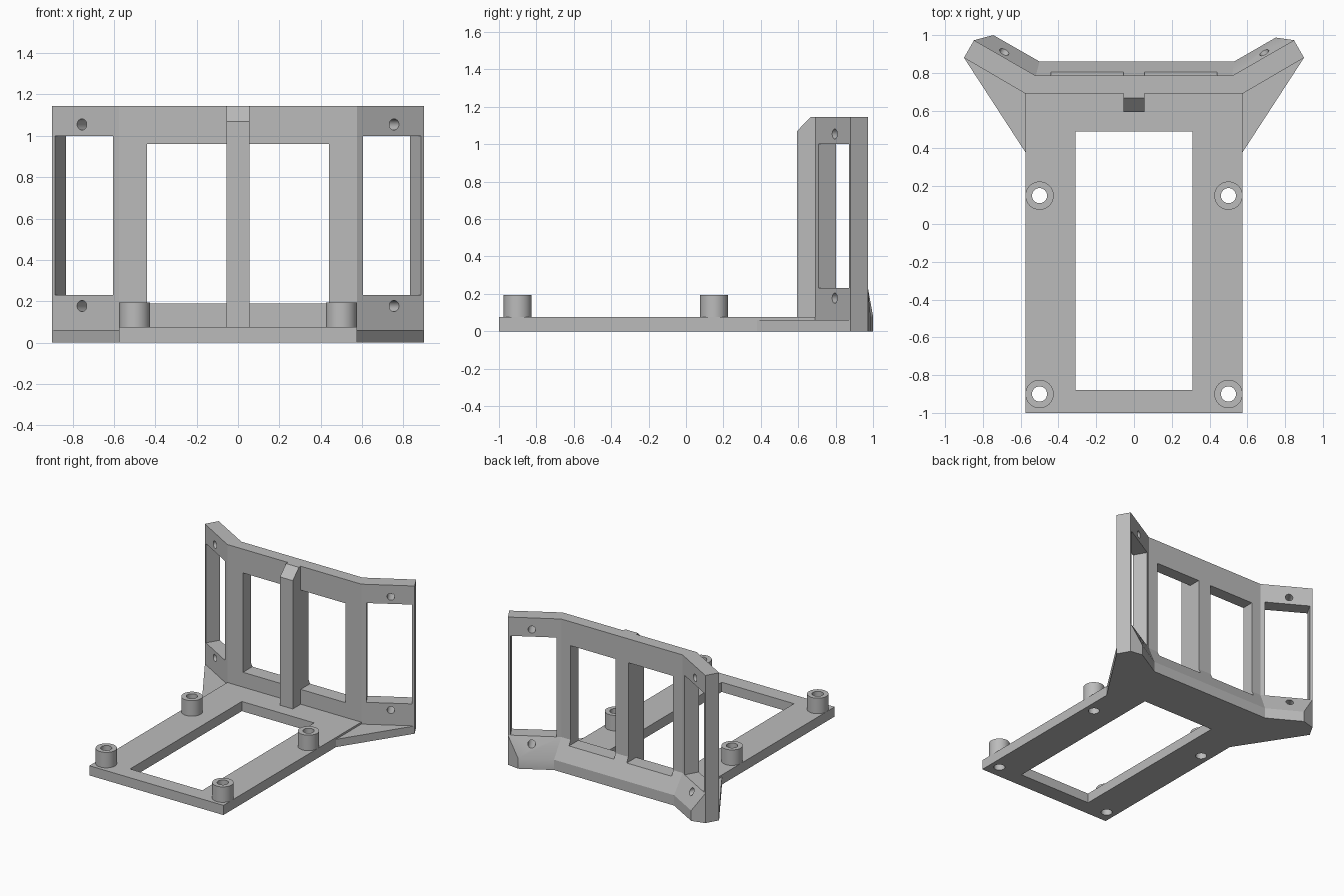
import bpy, bmesh, math
from mathutils import Matrix, Vector

if "Cube" in bpy.data.objects:
    bpy.data.objects.remove(bpy.data.objects["Cube"], do_unlink=True)

grey = bpy.data.materials.new("plain grey")
grey.use_nodes = True
colour = (0.5, 0.5, 0.5, 1)
grey.diffuse_color = colour
grey.node_tree.nodes["Principled BSDF"].inputs["Base Color"].default_value = colour

PLATE, TOP = 0.075, 1.145
parts = []


def make(name, bm):
    bmesh.ops.recalc_face_normals(bm, faces=bm.faces)
    mesh = bpy.data.meshes.new(name)
    bm.to_mesh(mesh)
    bm.free()
    mesh.materials.append(grey)
    ob = bpy.data.objects.new(name, mesh)
    bpy.context.collection.objects.link(ob)
    parts.append(ob)
    return ob


def prism(name, pts, lo, hi, place=lambda a, b, h: (a, b, h)):
    """Extrude a flat outline from lo to hi."""
    bm = bmesh.new()
    low, high = [[bm.verts.new(place(a, b, h)) for a, b in pts] for h in (lo, hi)]
    bm.faces.new(low)
    bm.faces.new(high)
    for i in range(len(pts)):
        j = (i + 1) % len(pts)
        bm.faces.new((low[i], low[j], high[j], high[i]))
    return make(name, bm)


def box(bm, centre, size, angle=0):
    m = Matrix.Translation(centre) @ Matrix.Rotation(angle, 4, "Z") @ Matrix.Diagonal((*size, 1))
    bmesh.ops.create_cube(bm, size=1, matrix=m)


def rod(bm, centre, radius, length, turn=Matrix()):
    bmesh.ops.create_cone(bm, cap_ends=True, segments=32, radius1=radius, radius2=radius,
                          depth=length, matrix=Matrix.Translation(centre) @ turn)


def cut(ob, cutter):
    mod = ob.modifiers.new("cut", "BOOLEAN")
    mod.operation, mod.solver, mod.object = "DIFFERENCE", "EXACT", cutter
    bpy.context.view_layer.update()
    dg = bpy.context.evaluated_depsgraph_get()
    mesh = bpy.data.meshes.new_from_object(ob.evaluated_get(dg))
    ob.modifiers.clear()
    ob.data = mesh


# Base plate
base = prism("base_plate", [(-0.575, -1), (0.575, -1), (0.575, 0.69), (-0.575, 0.69)], 0, PLATE)

# Standoffs and the cutter for their bores and the plate opening
spots = [(x, y) for x in (-0.5, 0.5) for y in (-0.9, 0.15)]
bm = bmesh.new()
box(bm, (0, -0.195, 0), (0.62, 1.37, 0.5))
for x, y in spots:
    rod(bm, (x, y, 0.1), 0.04, 0.5)
base_cutter = make("base_cutter", bm)
cut(base, base_cutter)
for i, (x, y) in enumerate(spots):
    bm = bmesh.new()
    rod(bm, (x, y, (PLATE + 0.195) / 2), 0.075, 0.195 - PLATE)
    cut(make(f"standoff_{i + 1}", bm), base_cutter)

# Gussets under the wings
for s, side in ((1, "left"), (-1, "right")):
    prism(f"{side}_gusset", [(s * 0.575, 0.38), (s * 0.9, 0.88), (s * 0.575, 0.69)], 0, 0.06)

# Upright panel with angled wings
front = [(-0.9, 0.88), (-0.575, 0.69), (0.575, 0.69), (0.9, 0.88)]
back = [(-0.847, 0.973), (-0.52, 0.785), (0.52, 0.785), (0.847, 0.973)]
panel = prism("upright_panel", front + back[::-1], 0, TOP)

# Sloped foot along the back of the panel
foot = [(-0.745, 1.0), (-0.5, 0.86), (0.53, 0.86), (0.75, 0.987)]
bm = bmesh.new()
rings = [[bm.verts.new(v) for v in ((*b, 0), (*f, 0), (*f, 0.08), (*b, 0.23))]
         for b, f in zip(back, foot)]
for r, q in zip(rings, rings[1:]):
    for i in range(4):
        j = (i + 1) % 4
        bm.faces.new((r[i], r[j], q[j], q[i]))
bm.faces.new(rings[0])
bm.faces.new(rings[-1])
skirt = make("back_foot", bm)

# Windows and screw holes
bm = bmesh.new()
for s in (-1, 1):
    box(bm, (s * 0.2475, 0.8, 0.575), (0.385, 0.5, 0.77))
    angle = s * math.atan2(0.19, 0.325)
    spin = Matrix.Rotation(angle, 4, "Z")
    offset = spin @ Vector((0, 0.05, 0))
    box(bm, Vector((s * 0.745, 0.789, 0.615)) + offset, (0.324, 0.3, 0.77), angle)
    for z in (0.177, 1.055):
        rod(bm, Vector((s * 0.755, 0.795, z)) + offset, 0.027, 0.5,
            spin @ Matrix.Rotation(math.pi / 2, 4, "X"))
panel_cutter = make("panel_cutter", bm)
cut(panel, panel_cutter)
cut(skirt, panel_cutter)

# Centre rib with chamfered top
prism("centre_rib", [(0.593, PLATE), (0.69, PLATE), (0.69, TOP), (0.667, TOP), (0.593, 1.07)],
      -0.055, 0.055, lambda a, b, h: (h, a, b))

# Remove the cutters and set the shading
for c in (base_cutter, panel_cutter):
    parts.remove(c)
    bpy.data.objects.remove(c, do_unlink=True)
bpy.ops.object.select_all(action="DESELECT")
for ob in parts:
    ob.select_set(True)
bpy.context.view_layer.objects.active = parts[0]
bpy.ops.object.shade_smooth_by_angle(angle=math.radians(25))
